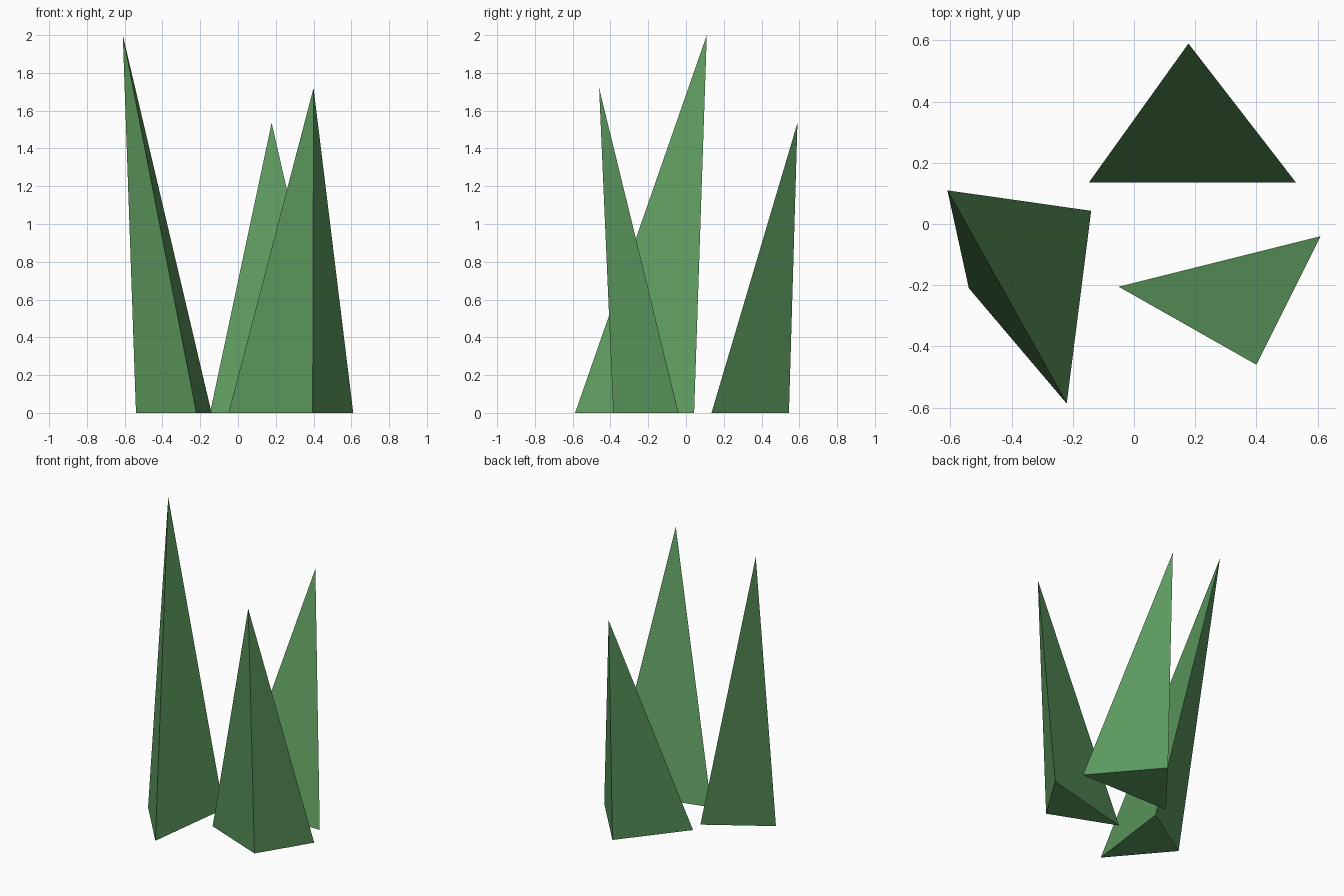
import bpy
import bmesh

cube = bpy.data.objects.get("Cube")
if cube:
    bpy.data.objects.remove(cube, do_unlink=True)

# Single leaf colour
green = bpy.data.materials.new("leaf green")
green.use_nodes = True
colour = (0.107, 0.314, 0.109, 1.0)
green.diffuse_color = colour
bsdf = next(n for n in green.node_tree.nodes if n.type == "BSDF_PRINCIPLED")
bsdf.inputs["Base Color"].default_value = colour
bsdf.inputs["Roughness"].default_value = 0.8


def blade(name, base, apex):
    """Leaning three-sided spike: a triangular foot on the ground joined to one tip."""
    bm = bmesh.new()
    foot = [bm.verts.new((x, y, 0)) for x, y in base]
    tip = bm.verts.new(apex)
    bm.faces.new(foot)
    for i in range(3):
        bm.faces.new((foot[i], foot[(i + 1) % 3], tip))
    bmesh.ops.recalc_face_normals(bm, faces=bm.faces[:])
    mesh = bpy.data.meshes.new(name)
    bm.to_mesh(mesh)
    bm.free()
    mesh.materials.append(green)
    obj = bpy.data.objects.new(name, mesh)
    bpy.context.collection.objects.link(obj)
    return obj


# Three grass blades leaning outwards
blade("tall_grass_blade", [(-0.54, -0.21), (-0.22, -0.587), (-0.14, 0.043)], (-0.61, 0.11, 2.0))
blade("back_grass_blade", [(-0.148, 0.135), (0.53, 0.135), (0.18, 0.545)], (0.178, 0.59, 1.535))
blade("front_grass_blade", [(-0.05, -0.205), (0.395, -0.385), (0.61, -0.04)], (0.4, -0.46, 1.72))
